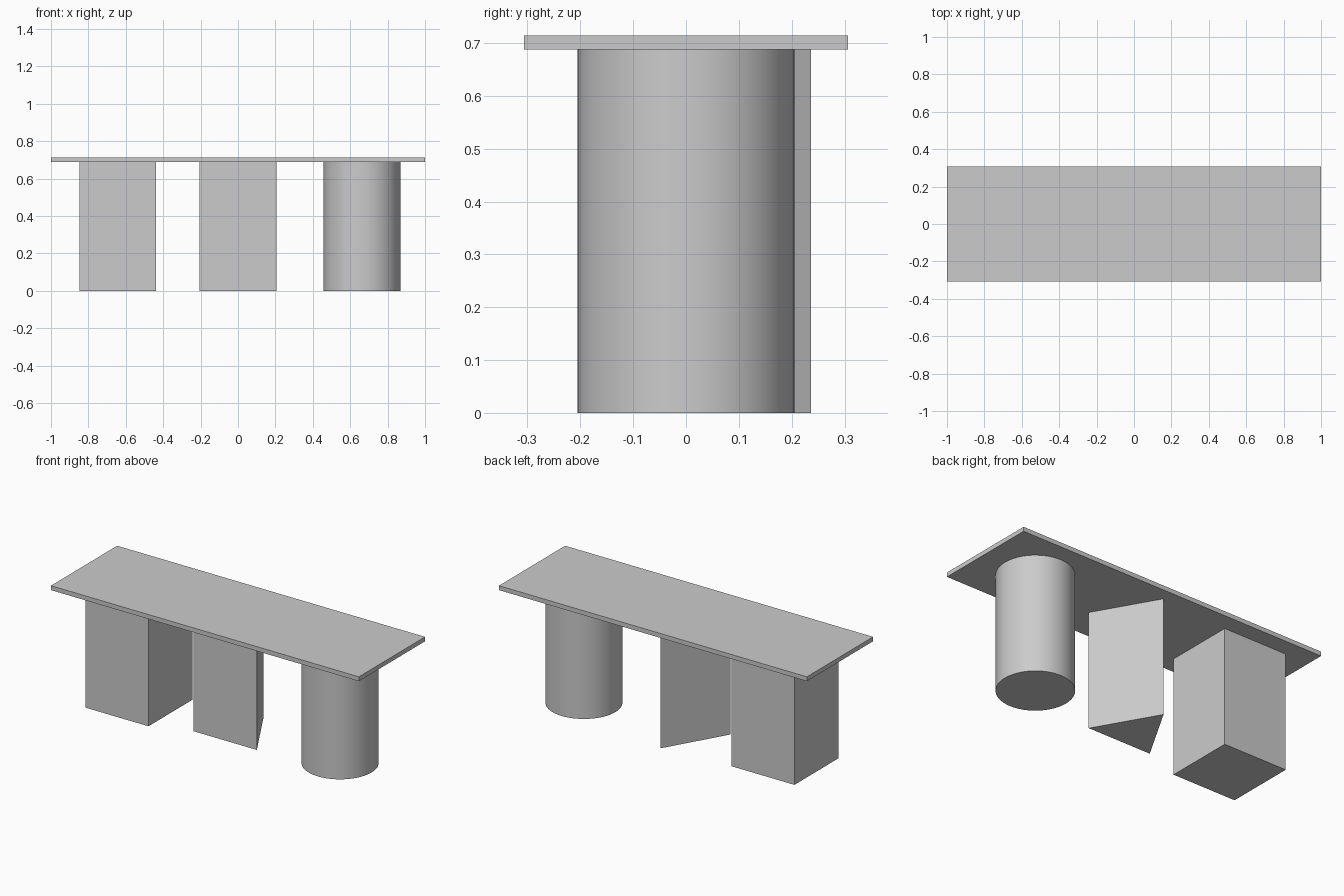
import bpy
from math import pi, sqrt

cube = bpy.data.objects.get("Cube")
if cube:
    bpy.data.objects.remove(cube, do_unlink=True)

WIDTH = 0.41       # width of every support
HEIGHT = 0.688     # height of the supports
TOP = 0.714        # upper face of the slab

# One plain grey for every part
grey = bpy.data.materials.new("plain grey")
grey.use_nodes = True
colour = (0.6, 0.6, 0.6, 1)
grey.diffuse_color = colour
grey.node_tree.nodes["Principled BSDF"].inputs["Base Color"].default_value = colour


def finish(name):
    obj = bpy.context.object
    obj.name = name
    obj.data.materials.append(grey)
    return obj


def block(name, x, z0, z1, sx, sy):
    bpy.ops.mesh.primitive_cube_add(size=1, location=(x, 0, (z0 + z1) / 2))
    bpy.context.object.scale = (sx, sy, z1 - z0)
    bpy.ops.object.transform_apply(location=False, rotation=False, scale=True)
    return finish(name)


def column(name, x, sides, radius, turn=0):
    bpy.ops.mesh.primitive_cylinder_add(
        vertices=sides, radius=radius, depth=HEIGHT,
        location=(x, 0, HEIGHT / 2), rotation=(0, 0, turn))
    return finish(name)


# Slab resting on three supports
block("table_top", 0, HEIGHT, TOP, 2, 0.614)
block("square_support", -0.643, 0, HEIGHT, WIDTH, WIDTH)

# Equilateral prism, flat side to the front and point to the back
prism = column("triangular_support", 0, 3, WIDTH / sqrt(3))
if max(v.co.y for v in prism.data.vertices) < WIDTH / 2:
    prism.rotation_euler.z = pi

# Round support with smooth sides and sharp rims
column("round_support", 0.663, 64, WIDTH / 2)
bpy.ops.object.shade_smooth_by_angle(angle=pi / 6)
